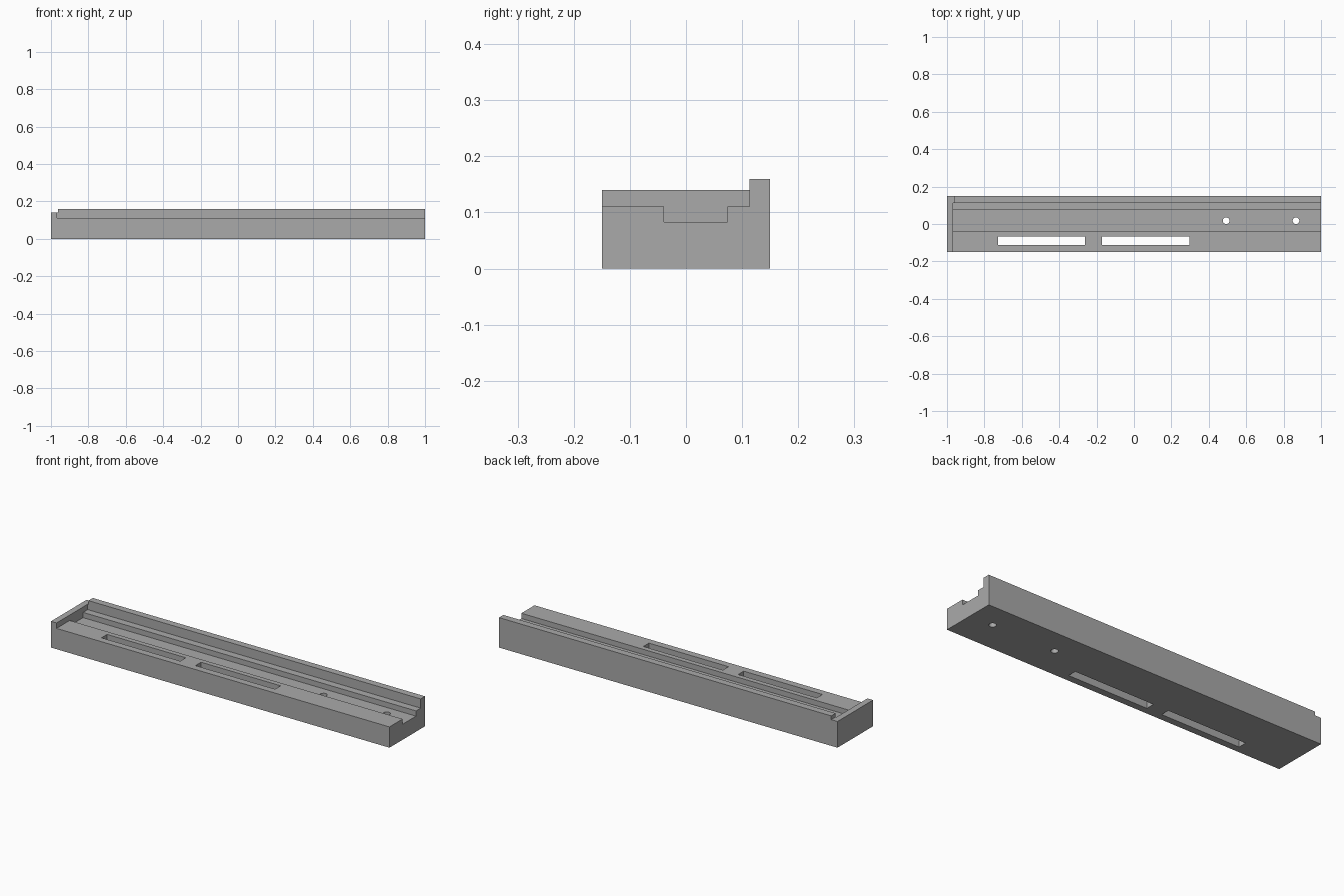
import bpy
import bmesh

cube = bpy.data.objects.get("Cube")
if cube:
    bpy.data.objects.remove(cube, do_unlink=True)

grey = bpy.data.materials.new("plain grey")
grey.use_nodes = True
colour = (0.4, 0.4, 0.4, 1)
grey.diffuse_color = colour
grey.node_tree.nodes["Principled BSDF"].inputs["Base Color"].default_value = colour


def make_object(name, bm):
    bmesh.ops.recalc_face_normals(bm, faces=bm.faces)
    mesh = bpy.data.meshes.new(name)
    bm.to_mesh(mesh)
    bm.free()
    mesh.materials.append(grey)
    obj = bpy.data.objects.new(name, mesh)
    bpy.context.collection.objects.link(obj)
    return obj


def extrude_profile(name, profile, x0, x1):
    """Sweep a (y, z) outline along x."""
    bm = bmesh.new()
    face = bm.faces.new([bm.verts.new((x0, y, z)) for y, z in profile])
    swept = bmesh.ops.extrude_face_region(bm, geom=[face])["geom"]
    moved = [v for v in swept if isinstance(v, bmesh.types.BMVert)]
    bmesh.ops.translate(bm, verts=moved, vec=(x1 - x0, 0, 0))
    return make_object(name, bm)


def box(name, x0, x1, y0, y1, z0, z1):
    return extrude_profile(name, [(y0, z0), (y1, z0), (y1, z1), (y0, z1)], x0, x1)


def cylinder(name, x, y, radius):
    bm = bmesh.new()
    bmesh.ops.create_cone(bm, cap_ends=True, segments=32, radius1=radius, radius2=radius, depth=1)
    bmesh.ops.translate(bm, verts=bm.verts, vec=(x, y, 0))
    return make_object(name, bm)


def boolean(target, tool, operation):
    """Apply a boolean and discard its tool."""
    mod = target.modifiers.new(operation, "BOOLEAN")
    mod.operation, mod.solver, mod.object = operation, "EXACT", tool
    bpy.context.view_layer.update()
    result = bpy.data.meshes.new_from_object(
        target.evaluated_get(bpy.context.evaluated_depsgraph_get()))
    target.modifiers.clear()
    target.data = result
    bpy.data.objects.remove(tool, do_unlink=True)


# Bed with a recessed channel and a tall rear fence
stop_x, fence_x, fence_y = -0.967, -0.963, 0.113
bed_z, channel_z, stop_z, fence_z = 0.111, 0.083, 0.14, 0.16
body = extrude_profile("channelled_bed", [
    (-0.15, 0), (0.15, 0), (0.15, fence_z), (fence_y, fence_z), (fence_y, bed_z),
    (0.074, bed_z), (0.074, channel_z), (-0.039, channel_z), (-0.039, bed_z), (-0.15, bed_z),
], -1, 1)

# Low stop across the end, with the fence cut back to it
boolean(body, box("fence_trim", -1.1, fence_x, fence_y - 0.01, 0.2, stop_z, 0.3), "DIFFERENCE")
boolean(body, box("end_stop", -1, stop_x, -0.15, 0.15, 0, stop_z), "UNION")

# Long slots through the front ledge
for x0, x1 in ((-0.727, -0.262), (-0.172, 0.298)):
    boolean(body, box("slot_cutter", x0, x1, -0.113, -0.066, -0.1, 0.3), "DIFFERENCE")

# Round holes through the channel floor
for x in (0.493, 0.866):
    boolean(body, cylinder("hole_cutter", x, 0.0175, 0.018), "DIFFERENCE")

# Smooth hole walls while keeping the block crisp
bpy.ops.object.select_all(action="DESELECT")
body.select_set(True)
bpy.context.view_layer.objects.active = body
bpy.ops.object.shade_smooth_by_angle()
